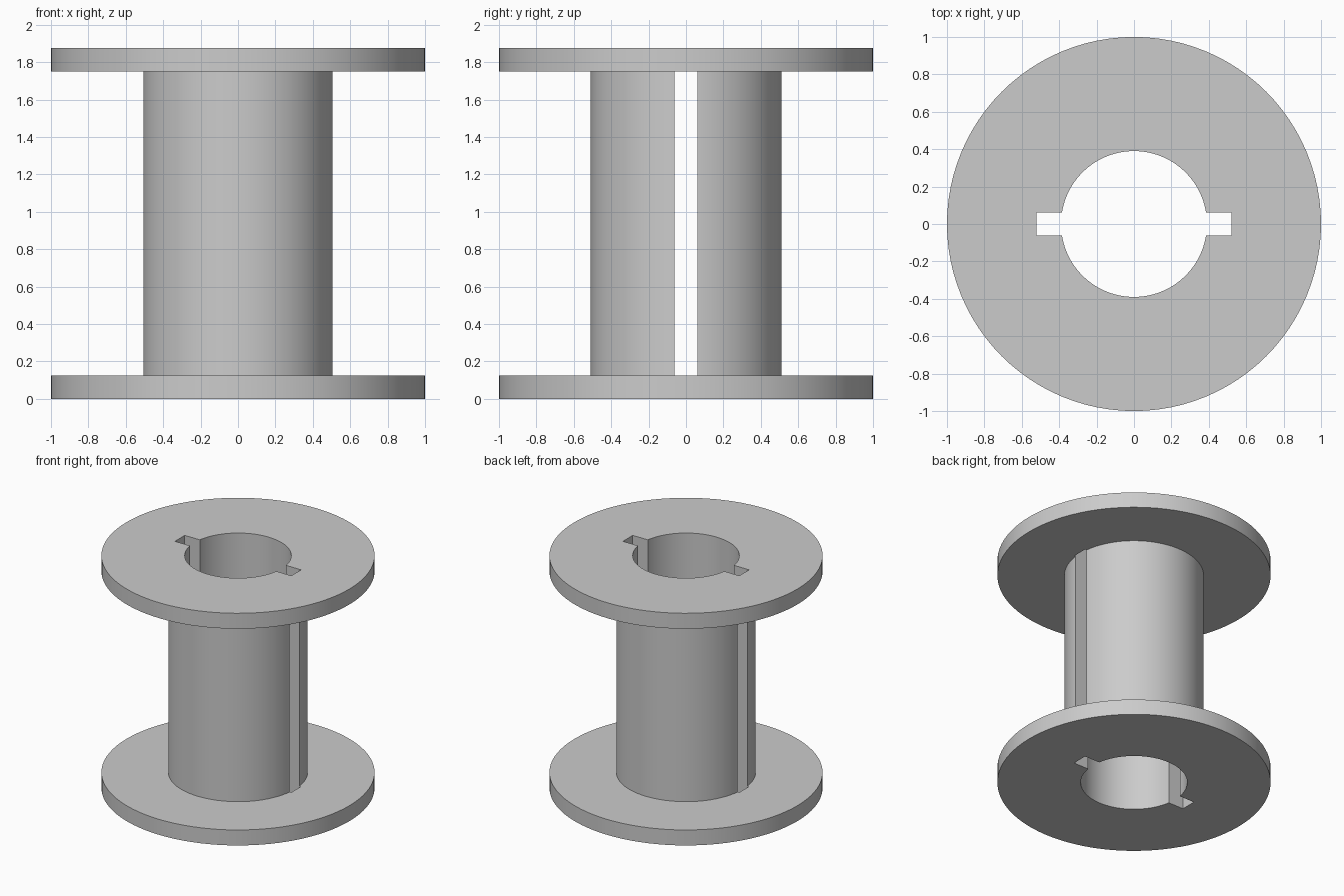
import bpy, bmesh, math
from mathutils import Matrix, Vector

cube = bpy.data.objects.get("Cube")
if cube:
    bpy.data.objects.remove(cube, do_unlink=True)

HEIGHT, FLANGE = 1.875, 0.125
RIM, BARREL, BORE = 1.0, 0.51, 0.39
SLOT_REACH, SLOT_WIDTH = 0.52, 0.125
SEGMENTS = 96


def make_object(name, bm):
    mesh = bpy.data.meshes.new(name)
    bmesh.ops.recalc_face_normals(bm, faces=bm.faces)
    bm.to_mesh(mesh)
    bm.free()
    obj = bpy.data.objects.new(name, mesh)
    bpy.context.collection.objects.link(obj)
    return obj


# Plain grey
grey = bpy.data.materials.new("plain_grey")
grey.use_nodes = True
grey.diffuse_color = (0.6, 0.6, 0.6, 1)
grey.node_tree.nodes["Principled BSDF"].inputs["Base Color"].default_value = (0.6, 0.6, 0.6, 1)

# Spool body: barrel and two flanges turned from one closed profile
profile = [(BORE, 0), (RIM, 0), (RIM, FLANGE), (BARREL, FLANGE),
           (BARREL, HEIGHT - FLANGE), (RIM, HEIGHT - FLANGE),
           (RIM, HEIGHT), (BORE, HEIGHT)]
bm = bmesh.new()
verts = [bm.verts.new((r, 0, z)) for r, z in profile]
edges = [bm.edges.new((a, b)) for a, b in zip(verts, verts[1:] + verts[:1])]
bmesh.ops.spin(bm, geom=verts + edges, cent=(0, 0, 0), axis=(0, 0, 1),
               angle=math.tau, steps=SEGMENTS)
bmesh.ops.remove_doubles(bm, verts=bm.verts, dist=0.0001)
spool = make_object("spool", bm)
spool.data.materials.append(grey)

# Keyway: one long box cuts both opposite slots through the whole height
bm = bmesh.new()
size = Vector((2 * SLOT_REACH, SLOT_WIDTH, HEIGHT + 0.2))
bmesh.ops.create_cube(bm, size=1, matrix=Matrix.Translation((0, 0, HEIGHT / 2))
                      @ Matrix.Diagonal(size).to_4x4())
cutter = make_object("keyway_cutter", bm)
cutter.data.materials.append(grey)
cutter.hide_render = True

cut = spool.modifiers.new("keyway", 'BOOLEAN')
cut.operation = 'DIFFERENCE'
cut.solver = 'EXACT'
cut.object = cutter

bpy.ops.object.select_all(action='DESELECT')
bpy.context.view_layer.objects.active = spool
spool.select_set(True)
bpy.ops.object.modifier_apply(modifier=cut.name)
bpy.data.objects.remove(cutter, do_unlink=True)

# Smooth round walls, sharp rims and slot edges
bpy.ops.object.shade_smooth_by_angle(angle=math.radians(30))
